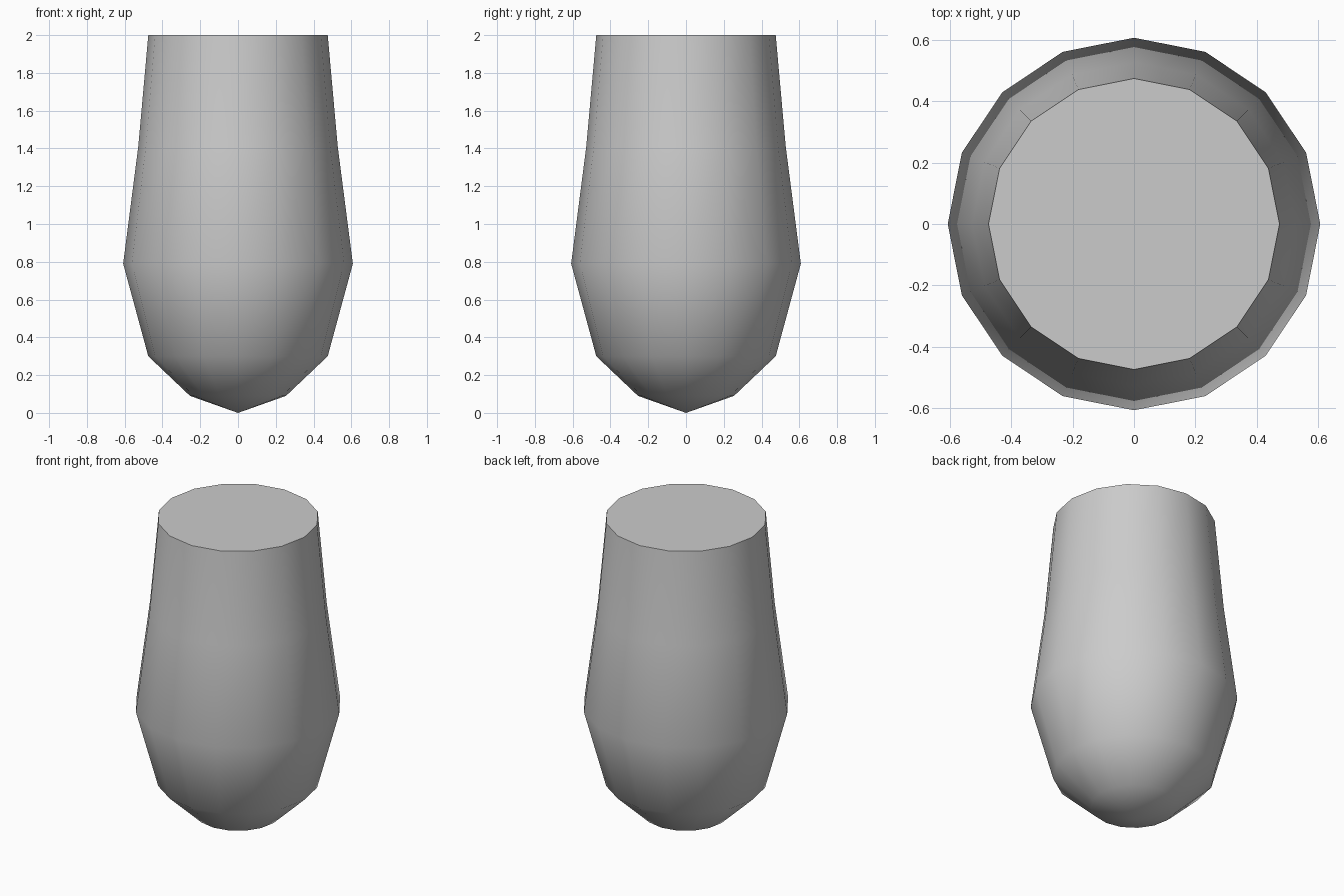
import bpy, bmesh
from math import cos, sin, pi, radians

if "Cube" in bpy.data.objects:
    bpy.data.objects.remove(bpy.data.objects["Cube"])

SIDES = 16
# (radius, height) of each ring above the bottom tip
PROFILE = [(0.254, 0.09), (0.475, 0.30), (0.608, 0.79), (0.528, 1.41), (0.475, 2.0)]

bm = bmesh.new()
tip = bm.verts.new((0, 0, 0))
rings = [[bm.verts.new((r * cos(2 * pi * i / SIDES), r * sin(2 * pi * i / SIDES), z))
          for i in range(SIDES)] for r, z in PROFILE]

# Rounded bottom fan, side walls and flat top cap
for i in range(SIDES):
    j = (i + 1) % SIDES
    bm.faces.new((tip, rings[0][j], rings[0][i]))
    for low, high in zip(rings, rings[1:]):
        bm.faces.new((low[i], low[j], high[j], high[i]))
bm.faces.new(rings[-1])
bmesh.ops.recalc_face_normals(bm, faces=bm.faces[:])

mesh = bpy.data.meshes.new("tapered_body")
bm.to_mesh(mesh)
bm.free()
body = bpy.data.objects.new("tapered_body", mesh)
bpy.context.collection.objects.link(body)

# Smooth sides with a sharp top rim
bpy.context.view_layer.objects.active = body
body.select_set(True)
bpy.ops.object.shade_smooth_by_angle(angle=radians(45))
